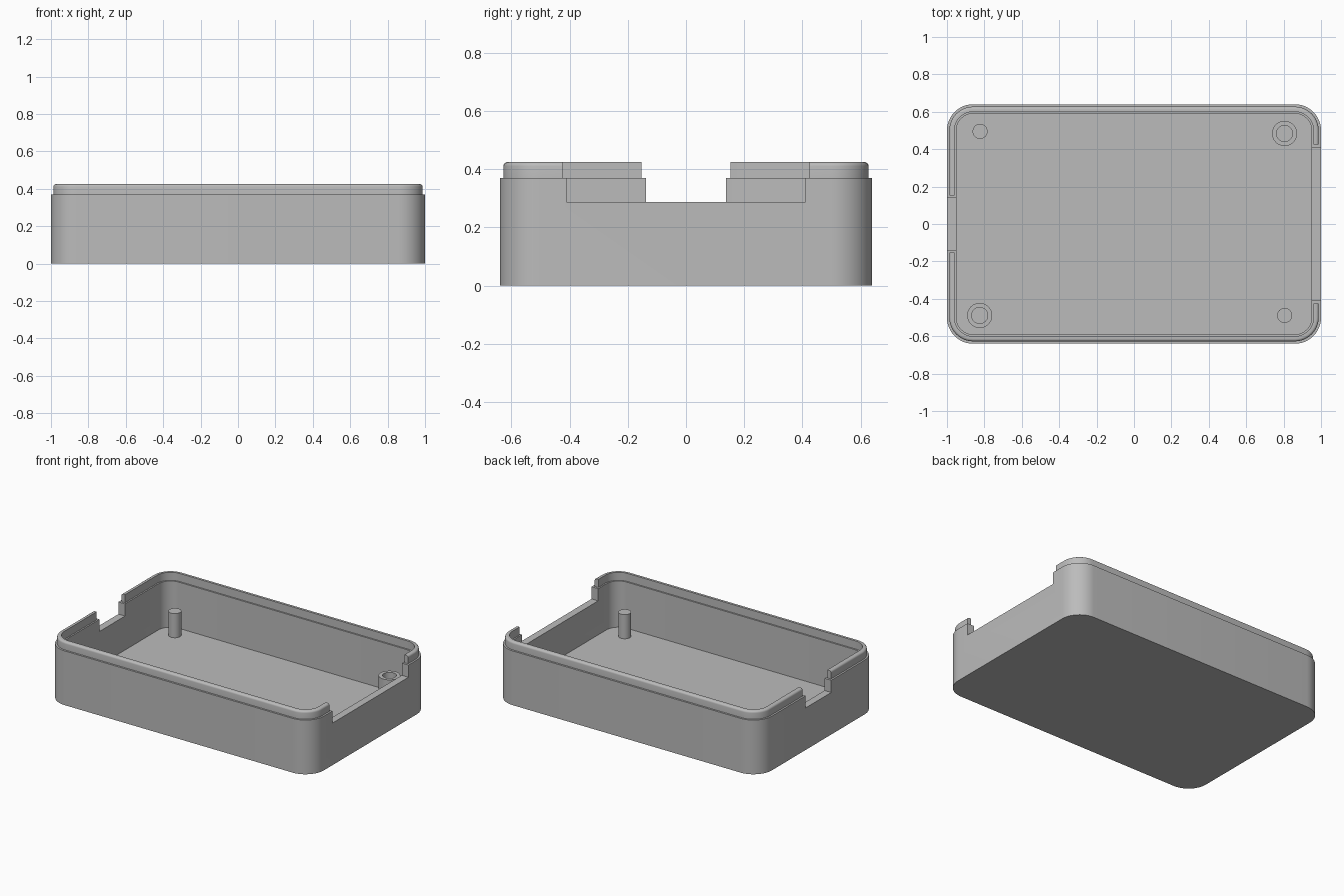
import bpy, bmesh, math
from math import cos, sin, pi

old = bpy.data.objects.get("Cube")
if old:
    bpy.data.objects.remove(old, do_unlink=True)

grey = bpy.data.materials.new("light_grey_plastic")
grey.use_nodes = True
tone = (0.5, 0.5, 0.5, 1)
grey.diffuse_color = tone
grey.node_tree.nodes["Principled BSDF"].inputs["Base Color"].default_value = tone

HX, HY, R = 1.0, 0.64, 0.14            # half sizes and corner radius
WALL, FLOOR, RIM, TOP = 0.05, 0.055, 0.37, 0.425
SILL, POST_TOP = 0.287, 0.22


def outline(hx, hy, r, steps=12):
    """Rounded rectangle; a circle when both half sizes equal r."""
    pts = []
    for k, (sx, sy) in enumerate([(1, 1), (-1, 1), (-1, -1), (1, -1)]):
        for i in range(steps + 1):
            a = (k + i / steps) * pi / 2
            pts.append((sx * (hx - r) + r * cos(a), sy * (hy - r) + r * sin(a)))
    return pts


def loft(name, hx, hy, r, profile, capped, at=(0, 0)):
    """Sweep a profile of (inset, height) points around an outline."""
    bm = bmesh.new()
    rings = [[bm.verts.new((x + at[0], y + at[1], z))
              for x, y in outline(hx - d, hy - d, r - d)] for d, z in profile]
    pairs = list(zip(rings, rings[1:]))
    if capped:
        bm.faces.new(rings[0])
        bm.faces.new(rings[-1])
    else:
        pairs.append((rings[-1], rings[0]))
    n = len(rings[0])
    for a, b in pairs:
        for i in range(n):
            j = (i + 1) % n
            bm.faces.new((a[i], a[j], b[j], b[i]))
    bmesh.ops.remove_doubles(bm, verts=bm.verts, dist=1e-5)
    bmesh.ops.recalc_face_normals(bm, faces=bm.faces)
    mesh = bpy.data.meshes.new(name)
    bm.to_mesh(mesh)
    bm.free()
    mesh.materials.append(grey)
    ob = bpy.data.objects.new(name, mesh)
    bpy.context.collection.objects.link(ob)
    return ob


def select(ob):
    bpy.ops.object.select_all(action="DESELECT")
    bpy.context.view_layer.objects.active = ob
    ob.select_set(True)


def notch(ob, side, half_width, bottom):
    """Cut an opening through one end wall."""
    height = 0.6 - bottom
    bpy.ops.mesh.primitive_cube_add(size=1, location=(side, 0, bottom + height / 2))
    cutter = bpy.context.object
    cutter.name = "notch_cutter"
    cutter.hide_render = True
    cutter.scale = (0.3, half_width * 2, height)
    cutter.data.materials.append(grey)
    select(ob)
    mod = ob.modifiers.new("notch", "BOOLEAN")
    mod.operation, mod.solver, mod.object = "DIFFERENCE", "EXACT", cutter
    bpy.ops.object.modifier_apply(modifier=mod.name)
    bpy.data.objects.remove(cutter, do_unlink=True)


# Tray with floor and walls
tray = loft("tray", HX, HY, R,
            [(0, 0), (0, RIM), (WALL, RIM), (WALL, FLOOR)], True)

# Raised lip with a rounded outer edge, sunk slightly into the wall
out, inn, rnd = 0.0125, 0.04, 0.014
arc = [(out + rnd * (1 - cos(a)), TOP - rnd * (1 - sin(a)))
       for a in (i * pi / 8 for i in range(5))]
lip = loft("lip", HX, HY, R,
           [(out, RIM - 0.01)] + arc + [(inn, TOP), (inn, RIM - 0.01)], False)

# Wide opening on the left end, narrow one on the right end
for side, half in ((1, 0.41), (-1, 0.138)):
    notch(tray, side, half, SILL)
    notch(lip, side, half + 0.015, RIM - 0.05)

parts = [tray, lip]

# Solid pins and hollow sockets on opposite corners
for name, at in (("back_right_pin", (-0.823, 0.495)), ("front_left_pin", (0.805, -0.489))):
    parts.append(loft(name, 0.04, 0.04, 0.04,
                      [(0, FLOOR - 0.02), (0, POST_TOP)], True, at))
for name, at in (("back_left_socket", (0.805, 0.484)), ("front_right_socket", (-0.825, -0.489))):
    parts.append(loft(name, 0.067, 0.067, 0.067,
                      [(0, FLOOR - 0.02), (0, POST_TOP), (0.024, POST_TOP),
                       (0.024, FLOOR - 0.02)], False, at))

for ob in parts:
    select(ob)
    bpy.ops.object.shade_smooth_by_angle(angle=math.radians(30))
